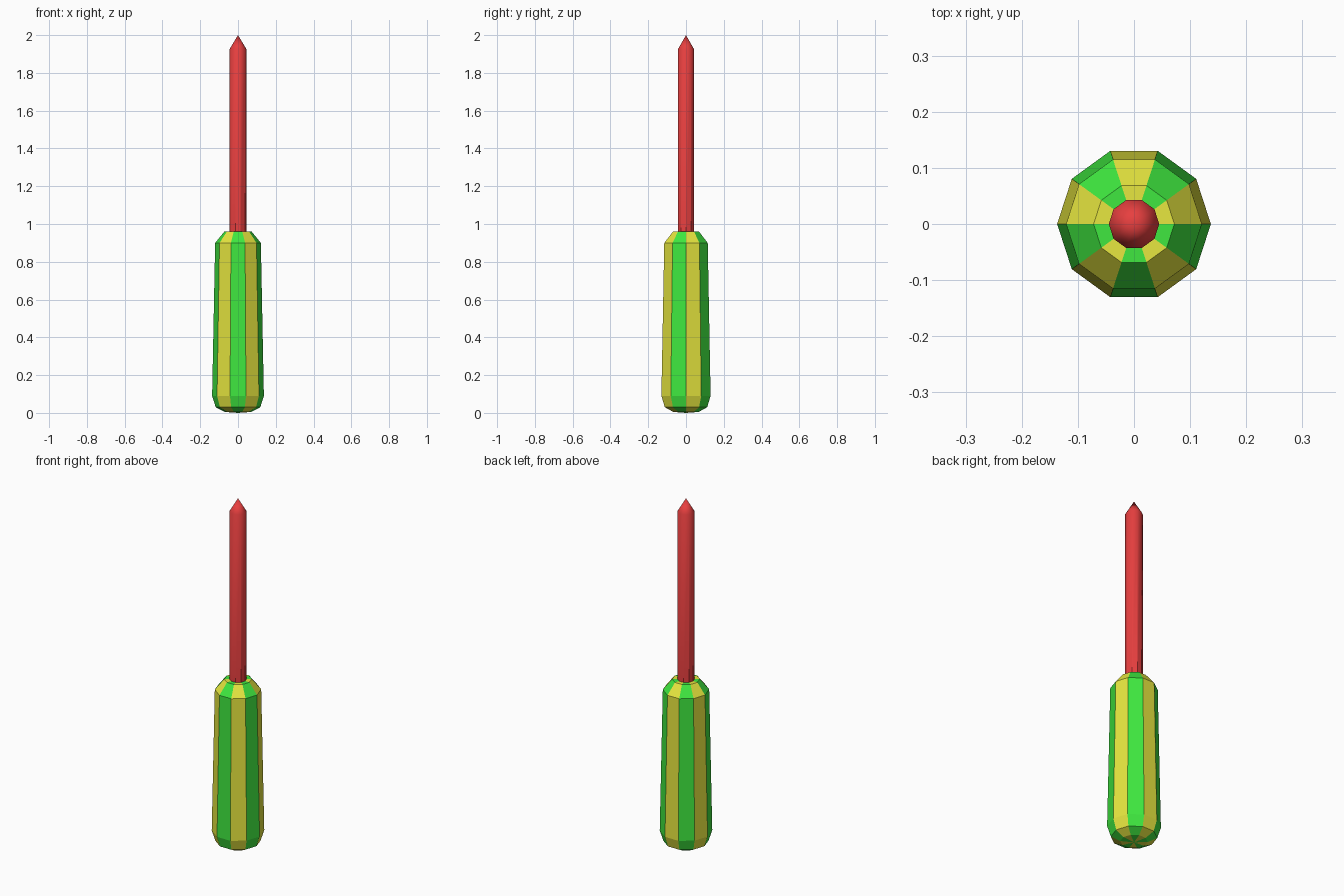
import bpy, bmesh
from math import cos, sin, tau, radians

if "Cube" in bpy.data.objects:
    bpy.data.objects.remove(bpy.data.objects["Cube"])

SIDES = 10


def material(name, color):
    m = bpy.data.materials.new(name)
    m.diffuse_color = (*color, 1)
    m.use_nodes = True
    m.node_tree.nodes["Principled BSDF"].inputs["Base Color"].default_value = m.diffuse_color
    return m


def lathe(name, profile, mats):
    """Spin (radius, z) points into a ten-sided solid; panels cycle through mats."""
    bm = bmesh.new()
    rings = []
    for r, z in profile:
        if r == 0:
            rings.append([bm.verts.new((0, 0, z))] * SIDES)
        else:
            rings.append([bm.verts.new((r * cos(tau * i / SIDES), r * sin(tau * i / SIDES), z))
                          for i in range(SIDES)])
    for low, high in zip(rings, rings[1:]):
        for i in range(SIDES):
            j = (i + 1) % SIDES
            corners = list(dict.fromkeys((low[i], low[j], high[j], high[i])))
            bm.faces.new(corners).material_index = i % len(mats)
    bmesh.ops.recalc_face_normals(bm, faces=bm.faces[:])
    mesh = bpy.data.meshes.new(name)
    bm.to_mesh(mesh)
    bm.free()
    for m in mats:
        mesh.materials.append(m)
    obj = bpy.data.objects.new(name, mesh)
    bpy.context.collection.objects.link(obj)
    return obj


yellow = material("yellow", (0.8, 0.8, 0.05))
green = material("green", (0.05, 0.8, 0.05))
red = material("red", (0.8, 0.05, 0.05))

# Striped grip with rounded butt and chamfered collar
lathe("handle", [(0, 0), (0.07, 0.005), (0.118, 0.03), (0.137, 0.09),
                 (0.121, 0.9), (0.072, 0.96), (0, 0.96)], [yellow, green])

# Shaft with a pointed tip, seated in the grip
shaft = lathe("shaft", [(0, 0.9), (0.045, 0.9), (0.045, 1.925), (0, 2.0)], [red])
bpy.context.view_layer.objects.active = shaft
shaft.select_set(True)
bpy.ops.object.shade_smooth_by_angle(angle=radians(32))
